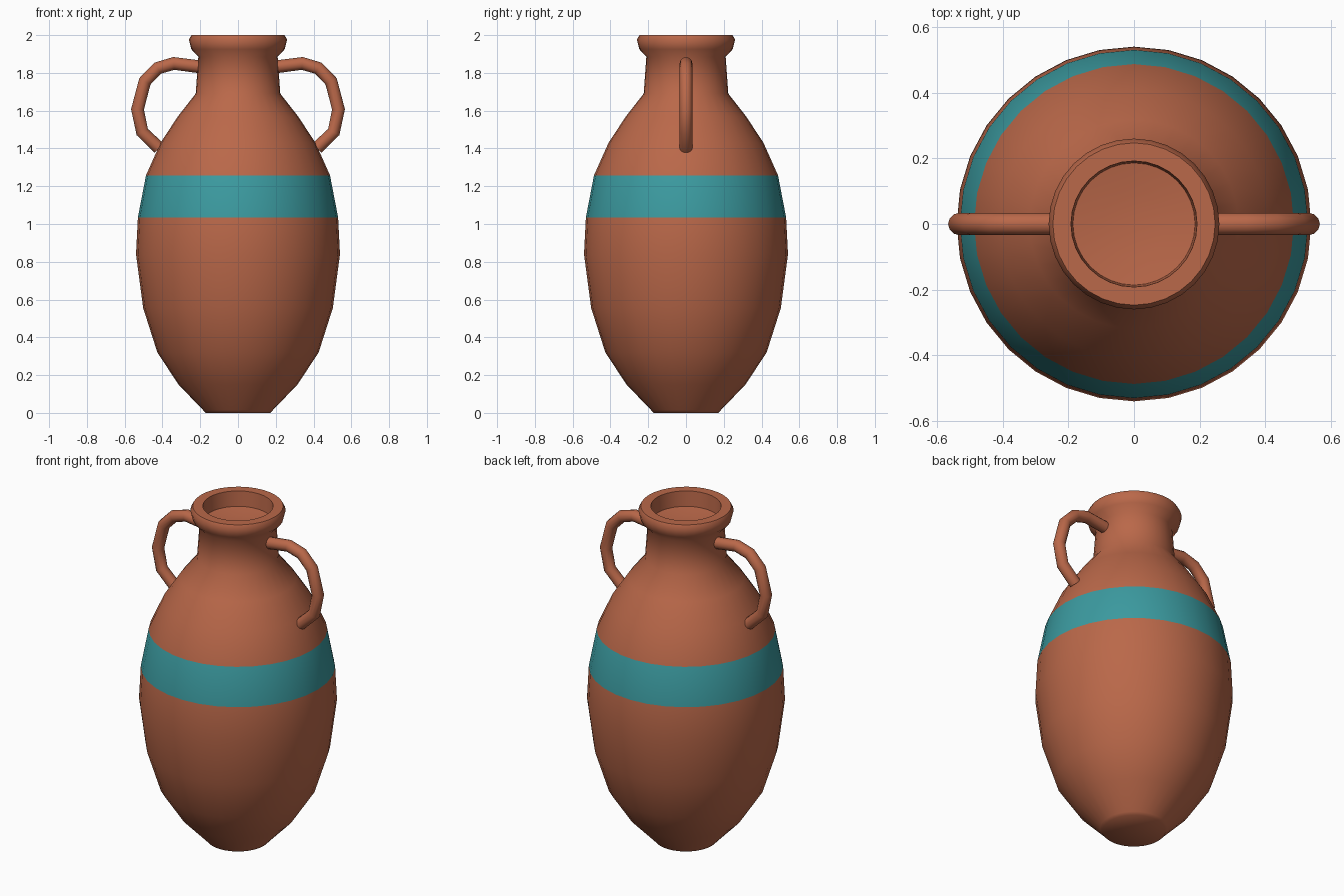
import bpy, bmesh, math
from mathutils import Vector

cube = bpy.data.objects.get("Cube")
if cube:
    bpy.data.objects.remove(cube, do_unlink=True)


def make_material(name, rgb):
    mat = bpy.data.materials.new(name)
    mat.use_nodes = True
    color = (*rgb, 1.0)
    mat.diffuse_color = color
    mat.node_tree.nodes["Principled BSDF"].inputs["Base Color"].default_value = color
    return mat


terracotta = make_material("terracotta", (0.49, 0.138, 0.067))
teal = make_material("teal_glaze", (0.044, 0.325, 0.35))


def smooth(obj, degrees):
    bpy.ops.object.select_all(action='DESELECT')
    obj.select_set(True)
    bpy.context.view_layer.objects.active = obj
    bpy.ops.object.shade_smooth_by_angle(angle=math.radians(degrees))


# Jar body: (radius, height) profile from base centre, up the wall, over the lip, into the mouth
BAND_LOW, BAND_HIGH = 1.035, 1.258
profile = [
    (0, 0), (0.172, 0), (0.185, 0.015), (0.315, 0.15), (0.427, 0.32), (0.502, 0.555),
    (0.54, 0.84), (0.53, BAND_LOW), (0.487, BAND_HIGH), (0.41, 1.43),
    (0.318, 1.57), (0.224, 1.69), (0.21, 1.885), (0.247, 1.925),
    (0.26, 1.975), (0.247, 2.0), (0.192, 2.0), (0.186, 1.91), (0.1, 1.897), (0, 1.893),
]
bm = bmesh.new()
verts = [bm.verts.new((r, 0, z)) for r, z in profile]
edges = [bm.edges.new(pair) for pair in zip(verts, verts[1:])]
bmesh.ops.spin(bm, geom=verts + edges, cent=(0, 0, 0), axis=(0, 0, 1),
               angle=math.tau, steps=32, use_merge=False)
bmesh.ops.remove_doubles(bm, verts=bm.verts, dist=0.0005)
bmesh.ops.recalc_face_normals(bm, faces=bm.faces)

# Glazed band around the shoulder
for face in bm.faces:
    if BAND_LOW < face.calc_center_median().z < BAND_HIGH:
        face.material_index = 1
mesh = bpy.data.meshes.new("jar_body")
bm.to_mesh(mesh)
bm.free()
mesh.materials.append(terracotta)
mesh.materials.append(teal)
body = bpy.data.objects.new("jar_body", mesh)
bpy.context.collection.objects.link(body)
smooth(body, 60)


# Handles: round tubes looping from neck to shoulder
handle_path = [(0.2, 1.832), (0.34, 1.85), (0.425, 1.825), (0.493, 1.755),
               (0.532, 1.607), (0.507, 1.487), (0.418, 1.402)]
SIDES, TUBE = 12, 0.034


def make_handle(name, side):
    points = [Vector((x * side, 0, z)) for x, z in handle_path]
    tube = bmesh.new()
    rings = []
    for i, point in enumerate(points):
        before = (point - points[i - 1]).normalized() if i else Vector()
        after = (points[i + 1] - point).normalized() if i + 1 < len(points) else Vector()
        tangent = (before + after).normalized()
        across = Vector((0, 1, 0))
        outward = tangent.cross(across)
        rings.append([
            tube.verts.new(point + TUBE * (math.cos(a) * across + math.sin(a) * outward))
            for a in (math.tau * k / SIDES for k in range(SIDES))])
    for low, high in zip(rings, rings[1:]):
        for k in range(SIDES):
            n = (k + 1) % SIDES
            tube.faces.new((low[k], low[n], high[n], high[k]))
    tube.faces.new(rings[0])
    tube.faces.new(rings[-1])
    bmesh.ops.recalc_face_normals(tube, faces=tube.faces)
    handle_mesh = bpy.data.meshes.new(name)
    tube.to_mesh(handle_mesh)
    tube.free()
    handle_mesh.materials.append(terracotta)
    handle = bpy.data.objects.new(name, handle_mesh)
    bpy.context.collection.objects.link(handle)
    smooth(handle, 60)


make_handle("left_handle", 1)
make_handle("right_handle", -1)
